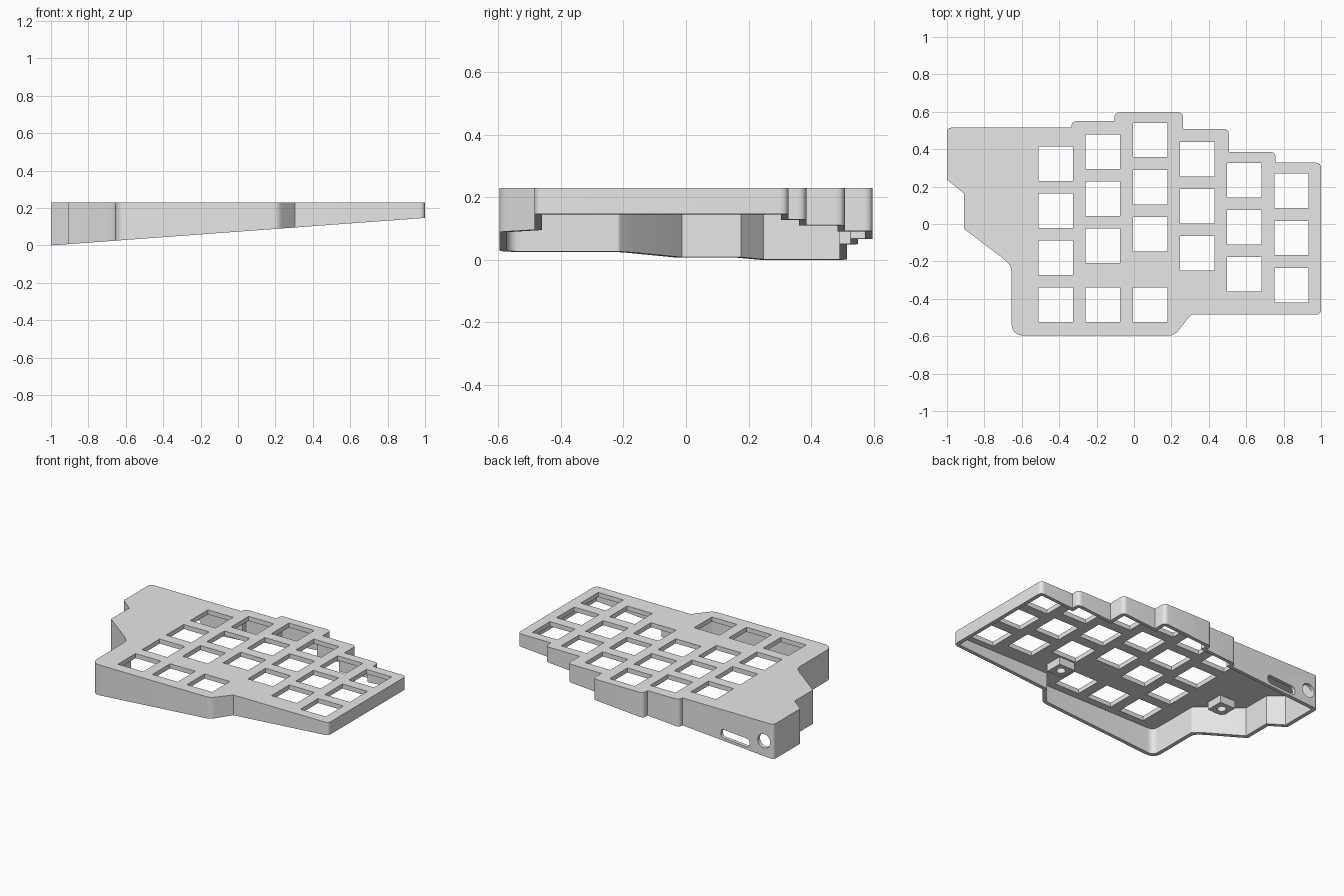
import bpy, bmesh, math
from mathutils import Vector, Matrix

cube = bpy.data.objects.get("Cube")
if cube:
    bpy.data.objects.remove(cube, do_unlink=True)

TOP, WALL, PLATE, SLOPE = 0.23, 0.024, 0.03, 0.0735

grey = bpy.data.materials.new("light_grey")
grey.use_nodes = True
grey.diffuse_color = (0.8, 0.8, 0.8, 1)
grey.node_tree.nodes["Principled BSDF"].inputs["Base Color"].default_value = (0.8, 0.8, 0.8, 1)


def rounded(points, steps=6):
    """Fillet each (x, y, radius) corner of a closed outline."""
    out = []
    for i, (x, y, r) in enumerate(points):
        p = Vector((x, y))
        if r <= 0:
            out.append(p)
            continue
        a = p + (Vector(points[i - 1][:2]) - p).normalized() * r
        b = p + (Vector(points[(i + 1) % len(points)][:2]) - p).normalized() * r
        for k in range(steps + 1):
            s = k / steps
            out.append(a * (1 - s) ** 2 + p * 2 * s * (1 - s) + b * s ** 2)
    return out


def inset(points, w):
    """Move a clockwise outline inwards by w."""
    out = []
    for i, (x, y, r) in enumerate(points):
        p = Vector((x, y))
        d1 = (p - Vector(points[i - 1][:2])).normalized()
        d2 = (Vector(points[(i + 1) % len(points)][:2]) - p).normalized()
        n1, n2 = Vector((d1.y, -d1.x)), Vector((d2.y, -d2.x))
        q = p + (n1 + n2) * (w / (1 + n1.dot(n2)))
        out.append((q.x, q.y, max(r - w, 0)))
    return out


def rectangle(cx, cy, w, h, r=0, tilt=0):
    corners = ((-1, -1), (-1, 1), (1, 1), (1, -1))
    return rounded([(cx + i * w / 2, cy + j * h / 2 + tilt * i * w / 2, r) for i, j in corners])


def circle(cx, cy, r, n=32):
    return [Vector((cx + r * math.cos(2 * math.pi * k / n),
                    cy + r * math.sin(2 * math.pi * k / n))) for k in range(n)]


def prisms(name, outlines, low, high):
    """One object of extruded outlines; low is a function of x."""
    bm = bmesh.new()
    for pts in outlines:
        bottom = [bm.verts.new((p.x, p.y, low(p.x))) for p in pts]
        top = [bm.verts.new((p.x, p.y, high)) for p in pts]
        bm.faces.new(bottom)
        bm.faces.new(top)
        for i in range(len(pts)):
            bm.faces.new((bottom[i - 1], bottom[i], top[i], top[i - 1]))
    bmesh.ops.recalc_face_normals(bm, faces=bm.faces)
    mesh = bpy.data.meshes.new(name)
    bm.to_mesh(mesh)
    bm.free()
    mesh.materials.append(grey)
    obj = bpy.data.objects.new(name, mesh)
    bpy.context.collection.objects.link(obj)
    return obj


def finish(obj, cutters):
    """Cut the object, drop the cutters and shade it."""
    bpy.ops.object.select_all(action="DESELECT")
    bpy.context.view_layer.objects.active = obj
    obj.select_set(True)
    for cutter in cutters:
        mod = obj.modifiers.new("cut", "BOOLEAN")
        mod.operation, mod.solver, mod.object = "DIFFERENCE", "EXACT", cutter
        bpy.ops.object.modifier_apply(modifier=mod.name)
        bpy.data.objects.remove(cutter, do_unlink=True)
    bpy.ops.object.shade_smooth_by_angle(angle=math.radians(25))


# Case outline, clockwise from the back corner: x, y, corner size
outline = [
    (-1, 0.515, 0.025), (-0.335, 0.515, 0), (-0.335, 0.55, 0.03), (-0.105, 0.55, 0),
    (-0.105, 0.597, 0.03), (0.262, 0.597, 0.03), (0.262, 0.508, 0), (0.508, 0.508, 0.03),
    (0.508, 0.385, 0), (0.757, 0.385, 0.03), (0.757, 0.328, 0), (1, 0.328, 0.03),
    (1, -0.485, 0.03), (0.305, -0.485, 0), (0.215, -0.597, 0.03), (-0.655, -0.597, 0.07),
    (-0.655, -0.225, 0.03), (-0.705, -0.18, 0), (-0.91, -0.025, 0), (-0.91, 0.165, 0),
    (-1, 0.237, 0),
]

# Hollow shell with a sloping lower rim
case_shell = prisms("case_shell", [rounded(outline)], lambda x: SLOPE * (x + 1), TOP)
cavity = prisms("cavity_cutter", [rounded(inset(outline, WALL))], lambda x: -0.5, TOP - PLATE)

# Key openings, listed by column; three per column plus a thumb row
PITCH, KEY = 0.252, 0.184
keys = []
for col, top_y in enumerate((0.323, 0.387, 0.449, 0.347, 0.235, 0.177)):
    x = -0.418 + col * PITCH
    rows = [top_y - PITCH * k for k in range(3)]
    if col < 3:
        rows.append(-0.432)
    keys += [rectangle(x, y, KEY, KEY) for y in rows]
key_cutter = prisms("key_cutter", keys, lambda x: 0.1, 0.4)

# Slot and round port in the back wall
ports = prisms("port_cutter",
               [rectangle(-0.72, 0.066, 0.21, 0.055, 0.024, SLOPE), circle(-0.93, 0.105, 0.046)],
               lambda x: -0.6, -0.44)
ports.data.transform(Matrix.Rotation(math.pi / 2, 4, "X"))
finish(case_shell, [cavity, key_cutter, ports])

# Screw bosses under the plate
for name, x, y in (("front_boss", 0.305, -0.318), ("side_boss", -0.725, -0.05)):
    boss = prisms(name, [rectangle(x, y, 0.115, 0.115)], lambda v: 0.15, TOP - PLATE + 0.005)
    hole = prisms("hole_cutter", [circle(x, y, 0.028, 24)], lambda v: 0.1, TOP - PLATE)
    finish(boss, [hole])
